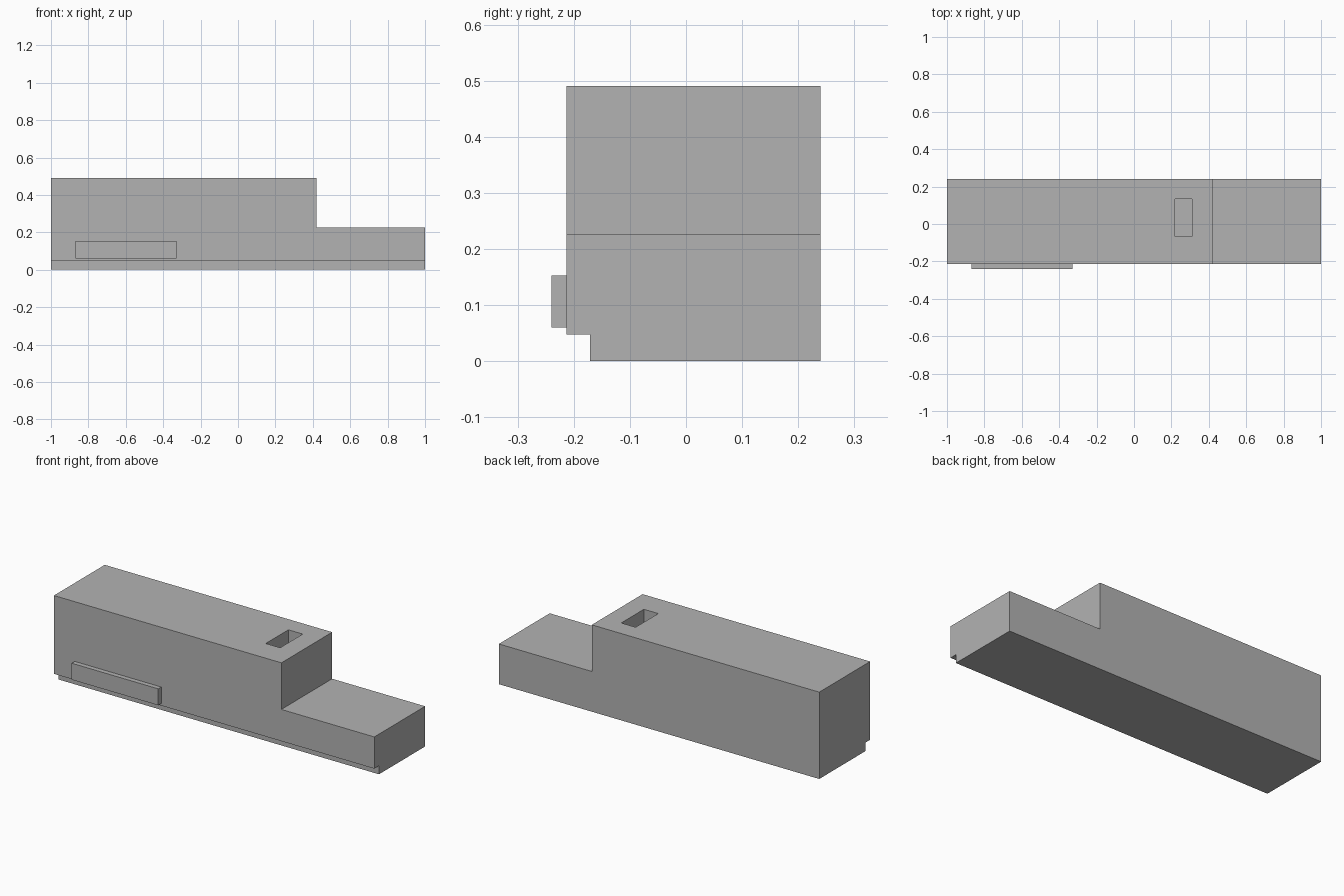
import bpy
import bmesh

if "Cube" in bpy.data.objects:
    bpy.data.objects.remove(bpy.data.objects["Cube"], do_unlink=True)

# Single grey finish
grey = bpy.data.materials.new("plain grey")
grey.use_nodes = True
colour = (0.45, 0.45, 0.45, 1)
grey.diffuse_color = colour
grey.node_tree.nodes["Principled BSDF"].inputs["Base Color"].default_value = colour


def finish(name, bm):
    bmesh.ops.recalc_face_normals(bm, faces=bm.faces)
    mesh = bpy.data.meshes.new(name)
    bm.to_mesh(mesh)
    bm.free()
    mesh.materials.append(grey)
    obj = bpy.data.objects.new(name, mesh)
    bpy.context.collection.objects.link(obj)
    return obj


def box(name, low, high):
    bm = bmesh.new()
    bmesh.ops.create_cube(bm, size=1)
    for v in bm.verts:
        v.co = [a if c < 0 else b for c, a, b in zip(v.co, low, high)]
    return finish(name, bm)


def extrude_profile(name, points, front, back):
    """Extrude an outline of (x, z) points from front to back along y."""
    bm = bmesh.new()
    face = bm.faces.new([bm.verts.new((x, front, z)) for x, z in points])
    result = bmesh.ops.extrude_face_region(bm, geom=[face])
    for item in result["geom"]:
        if isinstance(item, bmesh.types.BMVert):
            item.co.y = back
    return finish(name, bm)


def cut(target, cutter):
    mod = target.modifiers.new(cutter.name, 'BOOLEAN')
    mod.operation = 'DIFFERENCE'
    mod.solver = 'EXACT'
    mod.object = cutter
    bpy.context.view_layer.objects.active = target
    bpy.ops.object.modifier_apply(modifier=mod.name)
    bpy.data.objects.remove(cutter, do_unlink=True)


# Tall block stepping down to a low wing
FRONT, BACK = -0.213, 0.24
body = extrude_profile("stepped_body", [
    (-1, 0), (1, 0), (1, 0.227), (0.42, 0.227), (0.42, 0.49), (-1, 0.49),
], FRONT, BACK)

# Recess along the front foot, and a slot in the roof
cut(body, box("foot_recess_cutter", (-1.1, -0.4, -0.1), (1.1, -0.171, 0.048)))
cut(body, box("roof_slot_cutter", (0.22, -0.067, 0.34), (0.31, 0.135, 0.6)))

# Raised panel on the front wall
box("front_panel", (-0.87, -0.24, 0.06), (-0.33, FRONT, 0.153))
